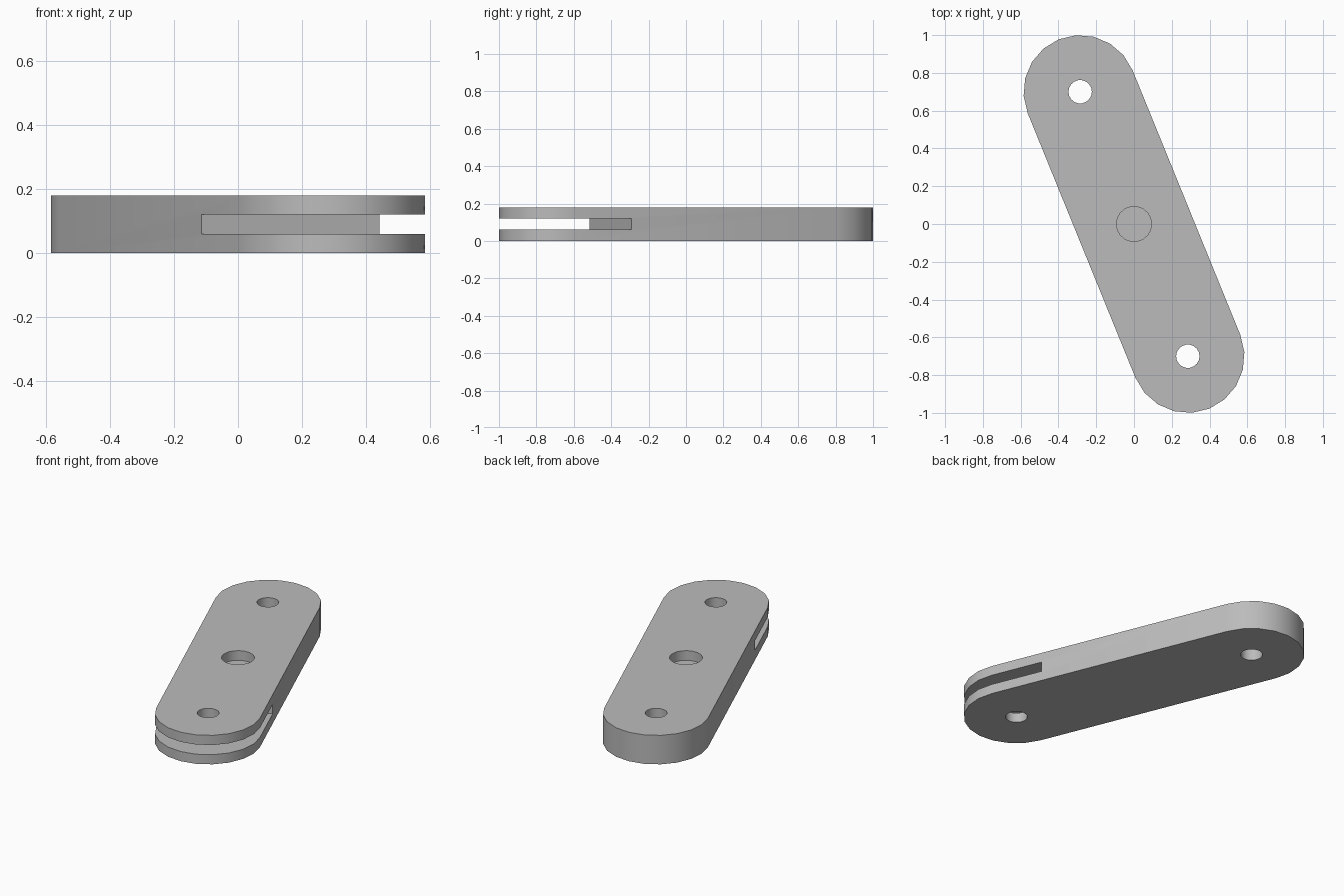
import bpy, bmesh, math
from mathutils import Vector

if "Cube" in bpy.data.objects:
    bpy.data.objects.remove(bpy.data.objects["Cube"], do_unlink=True)

PIN = Vector((0.285, -0.70))      # front pivot; the rear one mirrors it
RADIUS, HEIGHT = 0.30, 0.18
SLOT_LOW, SLOT_HIGH = 0.06, 0.12
SLOT_START = 0.436                # distance from centre to slot wall
axis = PIN.normalized()
heading = math.atan2(axis.y, axis.x)

grey = bpy.data.materials.new("plain_grey")
grey.use_nodes = True
grey.diffuse_color = (0.5, 0.5, 0.5, 1)
grey.node_tree.nodes["Principled BSDF"].inputs["Base Color"].default_value = (0.5, 0.5, 0.5, 1)


def prism(name, outline, low, high):
    """Extrude a flat outline upward into a closed solid."""
    bm = bmesh.new()
    base = bm.faces.new([bm.verts.new((p[0], p[1], low)) for p in outline])
    top = bmesh.ops.extrude_face_region(bm, geom=[base])["geom"]
    moved = [v for v in top if isinstance(v, bmesh.types.BMVert)]
    bmesh.ops.translate(bm, verts=moved, vec=(0, 0, high - low))
    bmesh.ops.recalc_face_normals(bm, faces=bm.faces)
    mesh = bpy.data.meshes.new(name)
    bm.to_mesh(mesh)
    bm.free()
    mesh.materials.append(grey)
    obj = bpy.data.objects.new(name, mesh)
    bpy.context.collection.objects.link(obj)
    return obj


def arc(centre, radius, start, sweep, steps):
    return [centre + radius * Vector((math.cos(a), math.sin(a)))
            for a in (start + sweep * i / steps for i in range(steps + 1))]


# Round-ended arm
outline = (arc(PIN, RADIUS, heading - math.pi / 2, math.pi, 10)
           + arc(-PIN, RADIUS, heading + math.pi / 2, math.pi, 10))
arm = prism("link_arm", outline, 0, HEIGHT)

# Slot across the front end
side = Vector((-axis.y, axis.x))
slot = [axis * along + side * across
        for along, across in ((SLOT_START, -1), (2, -1), (2, 1), (SLOT_START, 1))]
cutters = [prism("fork_slot_cutter", slot, SLOT_LOW, SLOT_HIGH)]

# Pivot holes through both ends, shallow socket in the middle
for name, centre, radius, low in (("front_hole_cutter", PIN, 0.062, -0.1),
                                  ("rear_hole_cutter", -PIN, 0.062, -0.1),
                                  ("socket_cutter", Vector((0, 0)), 0.093, 0.12)):
    ring = arc(centre, radius, 0, math.tau, 18)[:-1]
    cutters.append(prism(name, ring, low, HEIGHT + 0.1))

bpy.ops.object.select_all(action='DESELECT')
bpy.context.view_layer.objects.active = arm
arm.select_set(True)
for cutter in cutters:
    cut = arm.modifiers.new(cutter.name, 'BOOLEAN')
    cut.operation, cut.solver, cut.object = 'DIFFERENCE', 'EXACT', cutter
    bpy.ops.object.modifier_apply(modifier=cut.name)
    bpy.data.objects.remove(cutter, do_unlink=True)

bpy.ops.object.shade_smooth_by_angle(angle=math.radians(30))
